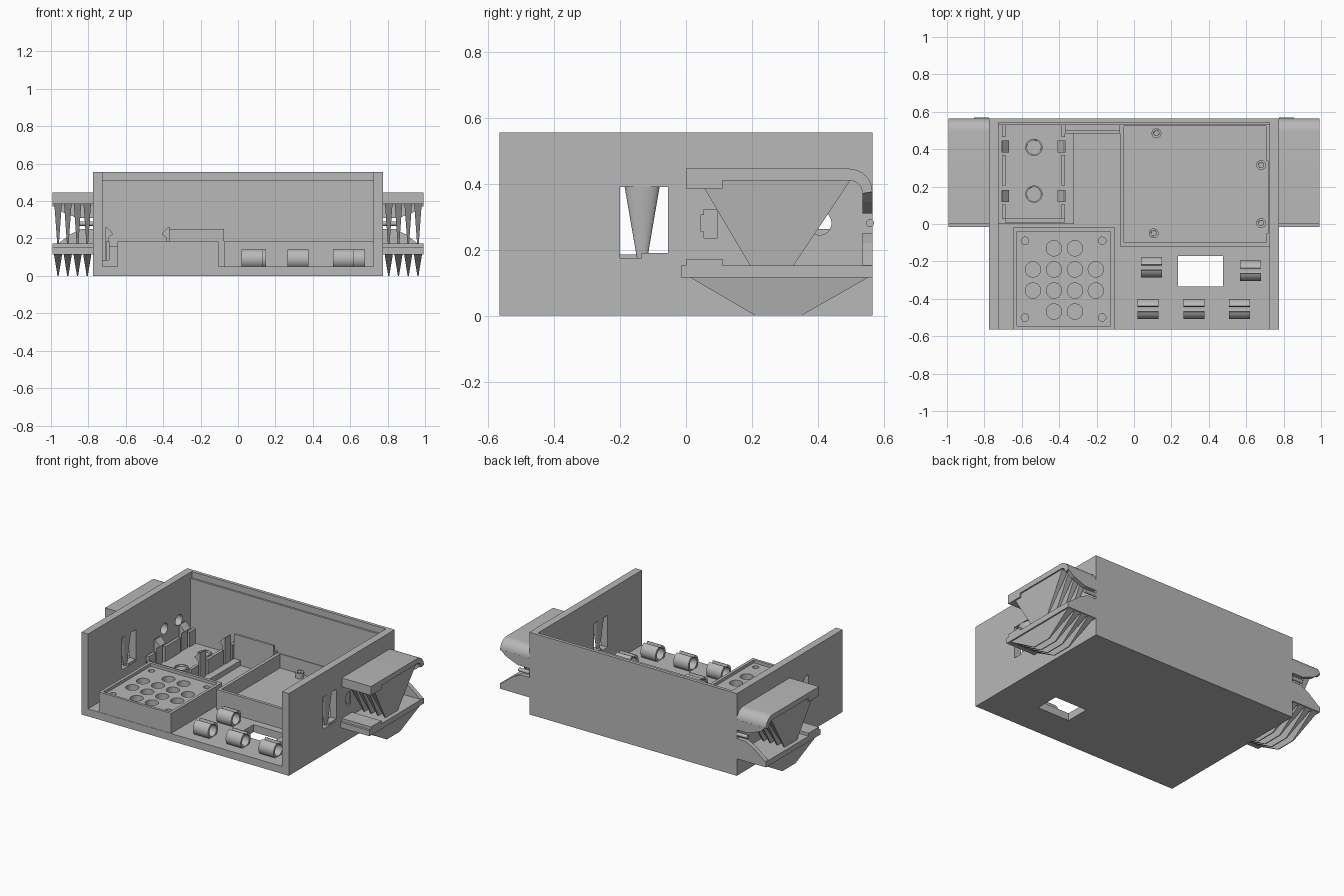
import bpy, bmesh, math
from mathutils import Matrix, Vector

cube = bpy.data.objects.get("Cube")
if cube:
    bpy.data.objects.remove(cube, do_unlink=True)

grey = bpy.data.materials.new("plain_grey")
grey.use_nodes = True
grey.diffuse_color = (0.48, 0.48, 0.48, 1)
grey.node_tree.nodes["Principled BSDF"].inputs["Base Color"].default_value = (0.48, 0.48, 0.48, 1)


def finish(name, bm, smooth=False):
    bmesh.ops.recalc_face_normals(bm, faces=bm.faces)
    mesh = bpy.data.meshes.new(name)
    bm.to_mesh(mesh)
    bm.free()
    mesh.materials.append(grey)
    ob = bpy.data.objects.new(name, mesh)
    bpy.context.collection.objects.link(ob)
    if smooth:
        select(ob)
        bpy.ops.object.shade_smooth_by_angle(angle=math.radians(35))
    return ob


def select(ob):
    bpy.ops.object.select_all(action='DESELECT')
    ob.select_set(True)
    bpy.context.view_layer.objects.active = ob


def box(name, x, y, z):
    bm = bmesh.new()
    size = Matrix.Diagonal((abs(x[1] - x[0]), y[1] - y[0], z[1] - z[0], 1))
    mid = Vector((sum(x) / 2, sum(y) / 2, sum(z) / 2))
    bmesh.ops.create_cube(bm, size=1, matrix=Matrix.Translation(mid) @ size)
    return finish(name, bm)


def cylinder(name, center, r, depth, axis='Z', r2=None, squash=1):
    bm = bmesh.new()
    turn = Matrix.Rotation(math.pi / 2, 4, {'X': 'Y', 'Y': 'X', 'Z': 'Z'}[axis])
    if axis == 'Z':
        turn = Matrix.Diagonal((squash, 1, 1, 1))
    bmesh.ops.create_cone(bm, cap_ends=True, segments=32, radius1=r, radius2=r if r2 is None else r2,
                          depth=depth, matrix=Matrix.Translation(center) @ turn)
    return finish(name, bm, True)


def prism(name, points, axis, a, b, smooth=False):
    """Extrude a 2D outline along x (points are y, z) or y (points are x, z)."""
    bm = bmesh.new()
    place = (lambda p, t: (t, *p)) if axis == 'X' else (lambda p, t: (p[0], t, p[1]))
    face = bm.faces.new([bm.verts.new(place(p, a)) for p in points])
    new = bmesh.ops.extrude_face_region(bm, geom=[face])["geom"]
    move = Vector(place((0, 0), b - a))
    bmesh.ops.translate(bm, vec=move, verts=[v for v in new if isinstance(v, bmesh.types.BMVert)])
    return finish(name, bm, smooth)


def fin(name, x, top, bottom, z):
    """Tapered blade, wide above and thin below."""
    bm = bmesh.new()
    rings = []
    for (y0, y1), half, h in ((top, 0.022, z[1]), (bottom, 0.003, z[0])):
        rings.append([bm.verts.new((x + i * half, y, h)) for i, y in ((-1, y0), (1, y0), (1, y1), (-1, y1))])
    for ring in rings:
        bm.faces.new(ring)
    for i in range(4):
        j = (i + 1) % 4
        bm.faces.new((rings[0][i], rings[0][j], rings[1][j], rings[1][i]))
    return finish(name, bm)


def cut(ob, *cutters):
    for c in cutters:
        mod = ob.modifiers.new("cut", 'BOOLEAN')
        mod.object, mod.operation, mod.solver = c, 'DIFFERENCE', 'EXACT'
        select(ob)
        bpy.ops.object.modifier_apply(modifier=mod.name)
        bpy.data.objects.remove(c, do_unlink=True)


# Case: floor with a window, and a back wall with a thinner lip
base = box("floor", (-0.775, 0.775), (-0.565, 0.565), (0, 0.05))
cut(base, box("floor_cutter", (0.235, 0.475), (-0.335, -0.17), (-0.1, 0.1)))
prism("back_wall", [(0.53, 0.05), (0.565, 0.05), (0.565, 0.555), (0.543, 0.555), (0.543, 0.513), (0.53, 0.513)],
      'X', -0.725, 0.725)

for s, side in ((1, "left"), (-1, "right")):
    # Side wall with window, cable holes and a shallow socket
    wall = box(side + "_wall", (s * 0.725, s * 0.775), (-0.565, 0.565), (0.05, 0.555))
    cut(wall,
        box("window_cutter", (s * 0.7, s * 0.8), (-0.2, -0.055), (0.175, 0.39)),
        box("socket_cutter", (s * 0.765, s * 0.8), (0.055, 0.095), (0.235, 0.322)),
        box("socket_notch_cutter", (s * 0.765, s * 0.8), (0.045, 0.07), (0.255, 0.305)),
        *[cylinder("hole_cutter", (s * 0.75, y, 0.28), 0.036, 0.2, 'X') for y in (0.25, 0.405)])
    cylinder(side + "_window_funnel", (s * 0.75, -0.133, 0.2825), 0.016, 0.215, r2=0.053, squash=0.45)
    box(side + "_window_ledge", (s * 0.727, s * 0.773), (-0.135, -0.055), (0.172, 0.19))

    # Outer bracket: rounded upper shelf and lower shelf
    arc = [(0.495 + 0.07 * math.sin(a), 0.375 + 0.07 * math.cos(a))
           for a in [i * math.pi / 16 for i in range(9)]]
    inner = [(0.495 + 0.04 * math.sin(a), 0.37 + 0.04 * math.cos(a))
             for a in [i * math.pi / 16 for i in range(8, -1, -1)]]
    prism(side + "_upper_shelf", [(0, 0.445)] + arc + inner + [(0.11, 0.41), (0.11, 0.385), (0, 0.385)],
          'X', s * 0.775, s * 0.993, True)
    prism(side + "_upper_back_panel", [(s * 0.775, 0.38), (s * 0.99, 0.38), (s * 0.95, 0.345), (s * 0.86, 0.31),
                                       (s * 0.775, 0.31)], 'Y', 0.535, 0.565)
    box(side + "_lower_shelf", (s * 0.775, s * 0.993), (-0.015, 0.565), (0.115, 0.152))
    box(side + "_lower_shelf_front", (s * 0.775, s * 0.993), (0, 0.11), (0.15, 0.172))
    prism(side + "_lower_back_panel", [(s * 0.775, 0.15), (s * 0.99, 0.15), (s * 0.9, 0.22), (s * 0.84, 0.25),
                                       (s * 0.775, 0.25)], 'Y', 0.535, 0.565)
    cylinder(side + "_pin", (s * 0.815, 0.558, 0.28), 0.012, 0.08, 'X')

    # Tapered fins below each shelf
    for i in range(4):
        x = s * (0.806 + 0.052 * i)
        fin(f"{side}_upper_fin_{i}", x, (0.04, 0.5), (0.195, 0.325), (0.15, 0.412))
        fin(f"{side}_lower_fin_{i}", x, (0.01, 0.555), (0.21, 0.35), (0, 0.117))

# Perforated plate inside a raised rim
plate = box("hole_plate", (-0.645, -0.105), (-0.563, -0.02), (0.04, 0.185))
cut(plate, box("recess_cutter", (-0.625, -0.125), (-0.545, -0.04), (0.165, 0.3)))
for row, y in enumerate((-0.13, -0.243, -0.356, -0.468)):
    for col, x in enumerate((-0.54, -0.428, -0.316, -0.204)):
        if row in (1, 2) or col in (1, 2):
            cut(plate, cylinder("hole_cutter", (x, y, 0.16), 0.041, 0.2))
for x in (-0.583, -0.17):
    for y in (-0.09, -0.5):
        cut(plate, cylinder("screw_cutter", (x, y, 0.16), 0.02, 0.2))

# Large circuit tray with standoffs
tray = box("tray", (-0.075, 0.73), (-0.12, 0.535), (0.04, 0.185))
cut(tray, box("tray_cutter", (-0.053, 0.705), (-0.1, 0.525), (0.09, 0.3)),
    box("tray_notch_cutter", (0.6, 0.717), (-0.05, 0.34), (0.09, 0.3)))
for i, (x, y) in enumerate(((0.12, 0.485), (0.68, 0.315), (0.68, 0.005), (0.105, -0.05))):
    post = cylinder(f"standoff_{i}", (x, y, 0.105), 0.026, 0.04)
    cut(post, cylinder("post_cutter", (x, y, 0.125), 0.013, 0.04))

# Tall bracket against the back wall
box("bracket_front", (-0.37, -0.075), (0.485, 0.5), (0.05, 0.25))
box("bracket_shelf", (-0.37, -0.075), (0.5, 0.535), (0.05, 0.2))

# Battery cradle: base, rails, clips and round seats
box("cradle_base", (-0.725, -0.32), (0, 0.535), (0.04, 0.085))
box("cradle_front_wall", (-0.69, -0.37), (0.008, 0.03), (0.08, 0.16))
for x, d in ((-0.697, 1), (-0.378, -1)):
    for y0, y1 in ((0.03, 0.105), (0.205, 0.37), (0.465, 0.53)):
        box("cradle_rail", (x - 0.01, x + 0.01), (y0, y1), (0.08, 0.185))
    for y in (0.15, 0.415):
        prism("cradle_clip", [(x - d * 0.012, 0.08), (x + d * 0.005, 0.08), (x + d * 0.005, 0.205),
                              (x + d * 0.03, 0.225), (x - d * 0.005, 0.262), (x - d * 0.012, 0.262)],
              'Y', y - 0.032, y + 0.032)
for y in (0.16, 0.41):
    seat = cylinder("cradle_seat", (-0.535, y, 0.09), 0.046, 0.03)
    cut(seat, cylinder("seat_cutter", (-0.535, y, 0.11), 0.038, 0.035))

# Split tube clips on the floor
gap = math.radians(17)
steps = [gap + i * (2 * math.pi - 2 * gap) / 28 for i in range(29)]
for i, (x, y) in enumerate(((0.075, -0.455), (0.32, -0.455), (0.565, -0.455), (0.093, -0.232), (0.623, -0.25))):
    ring = [(y + 0.054 * math.sin(a), 0.09 + 0.054 * math.cos(a)) for a in steps]
    ring += [(y + 0.038 * math.sin(a), 0.09 + 0.038 * math.cos(a)) for a in reversed(steps)]
    ring = [(p, max(q, 0.04 if k < 29 else 0.053)) for k, (p, q) in enumerate(ring)]
    prism(f"tube_clip_{i}", ring, 'X', x - 0.056, x + 0.056, True)
